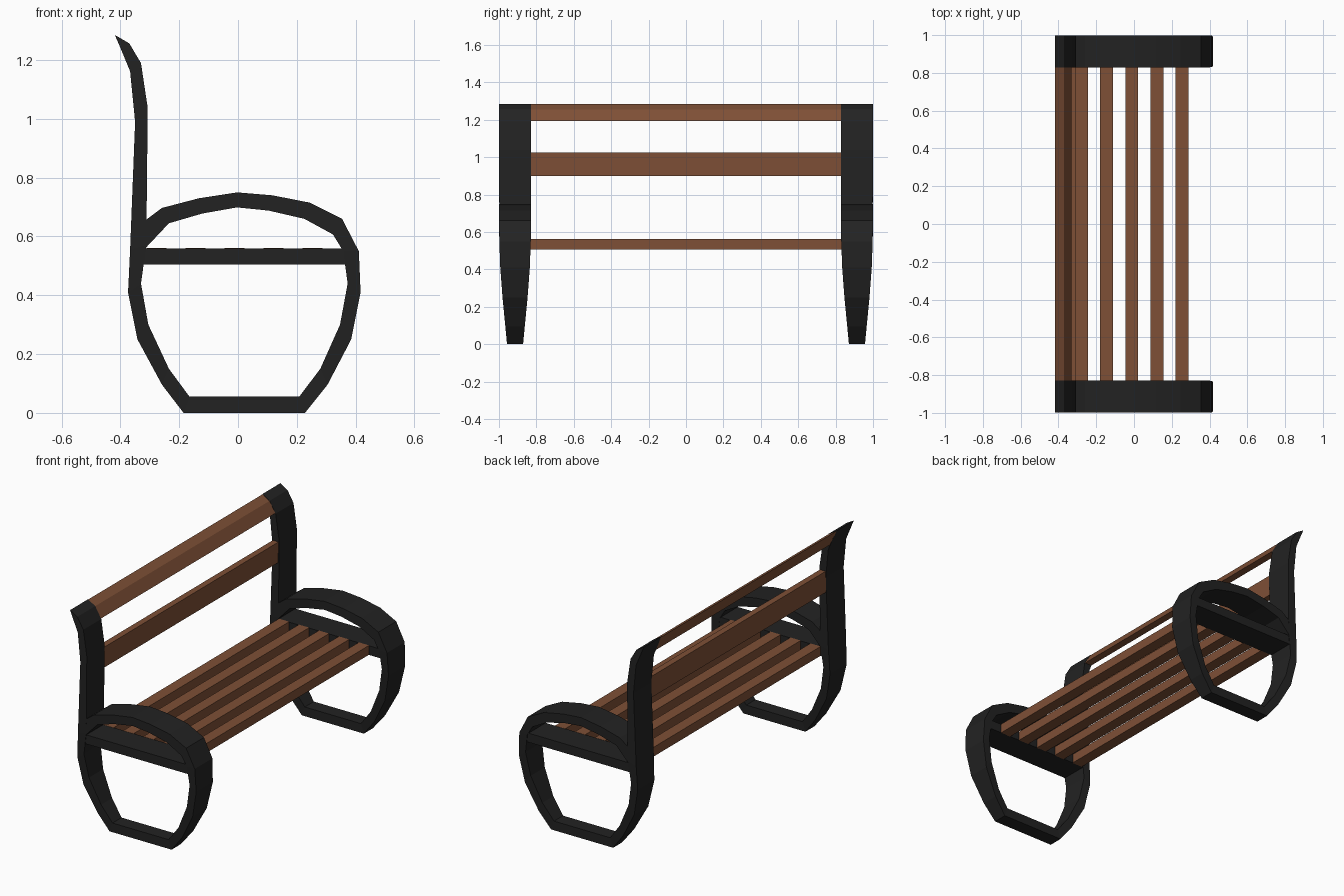
import bpy, bmesh


def material(name, color):
    m = bpy.data.materials.new(name)
    m.diffuse_color = (*color, 1)
    return m


iron = material("dark_iron", (0.016, 0.016, 0.016))
wood = material("brown_wood", (0.21, 0.08, 0.037))


def loft(name, sections, mat, mirror=False):
    """Join matching cross-section rings into a capped solid."""
    bm = bmesh.new()
    rings = [[bm.verts.new(p) for p in s] for s in sections]
    n = len(rings[0])
    for a, b in zip(rings, rings[1:]):
        for i in range(n):
            j = (i + 1) % n
            bm.faces.new((a[i], a[j], b[j], b[i]))
    bm.faces.new(rings[0])
    bm.faces.new(rings[-1])
    bmesh.ops.recalc_face_normals(bm, faces=bm.faces)
    me = bpy.data.meshes.new(name)
    bm.to_mesh(me)
    bm.free()
    me.materials.append(mat)
    ob = bpy.data.objects.new(name, me)
    bpy.context.collection.objects.link(ob)
    if mirror:
        mod = ob.modifiers.new("mirror", 'MIRROR')
        mod.use_axis = (False, True, False)
    return ob


def slat(name, profile):
    return loft(name, [[(x, y, z) for x, z in profile] for y in (-0.835, 0.835)], wood)


def rect(x0, x1, z0, z1):
    return [(x0, z0), (x1, z0), (x1, z1), (x0, z1)]


Y = 0.914  # centre line of each side frame

# Side frame: (outer x, z, inner x, z, half width) from back post round to armrest
path = [
    (-0.418, 1.285, -0.370, 1.257, 0.085),
    (-0.367, 1.162, -0.330, 1.190, 0.085),
    (-0.350, 0.990, -0.307, 1.037, 0.085),
    (-0.367, 0.555, -0.312, 0.570, 0.084),
    (-0.374, 0.410, -0.330, 0.440, 0.079),
    (-0.342, 0.250, -0.305, 0.300, 0.067),
    (-0.258, 0.095, -0.235, 0.150, 0.052),
    (-0.185, 0.000, -0.165, 0.055, 0.043),
    (0.228, 0.000, 0.208, 0.055, 0.043),
    (0.304, 0.095, 0.280, 0.150, 0.052),
    (0.385, 0.250, 0.347, 0.300, 0.067),
    (0.417, 0.410, 0.373, 0.440, 0.079),
    (0.411, 0.550, 0.358, 0.550, 0.084),
    (0.354, 0.660, 0.323, 0.607, 0.085),
    (0.245, 0.715, 0.226, 0.660, 0.085),
    (0.117, 0.740, 0.105, 0.688, 0.085),
    (-0.003, 0.750, -0.003, 0.699, 0.085),
    (-0.133, 0.730, -0.122, 0.678, 0.085),
    (-0.259, 0.697, -0.235, 0.645, 0.085),
    (-0.315, 0.655, -0.315, 0.560, 0.084),
]
loft("side_frame", [[(a, Y - w, b), (a, Y + w, b), (c, Y + w, d), (c, Y - w, d)]
                    for a, b, c, d, w in path], iron, mirror=True)

# Seat rail joining front and back of each side frame
loft("seat_rail", [[(x, y, z) for x, z in rect(-0.345, 0.385, 0.505, 0.56)]
                   for y in (Y - 0.082, Y + 0.080)], iron, mirror=True)

# Seat slats
for i in range(5):
    x = -0.278 + i * 0.133
    slat(f"seat_slat_{i + 1}", rect(x - 0.034, x + 0.034, 0.505, 0.561))

# Backrest slats
slat("back_slat_lower", [(-0.352, 0.90), (-0.314, 0.90), (-0.311, 1.025), (-0.349, 1.025)])
slat("back_slat_top", [(-0.418, 1.283), (-0.378, 1.192), (-0.332, 1.192), (-0.371, 1.256)])
